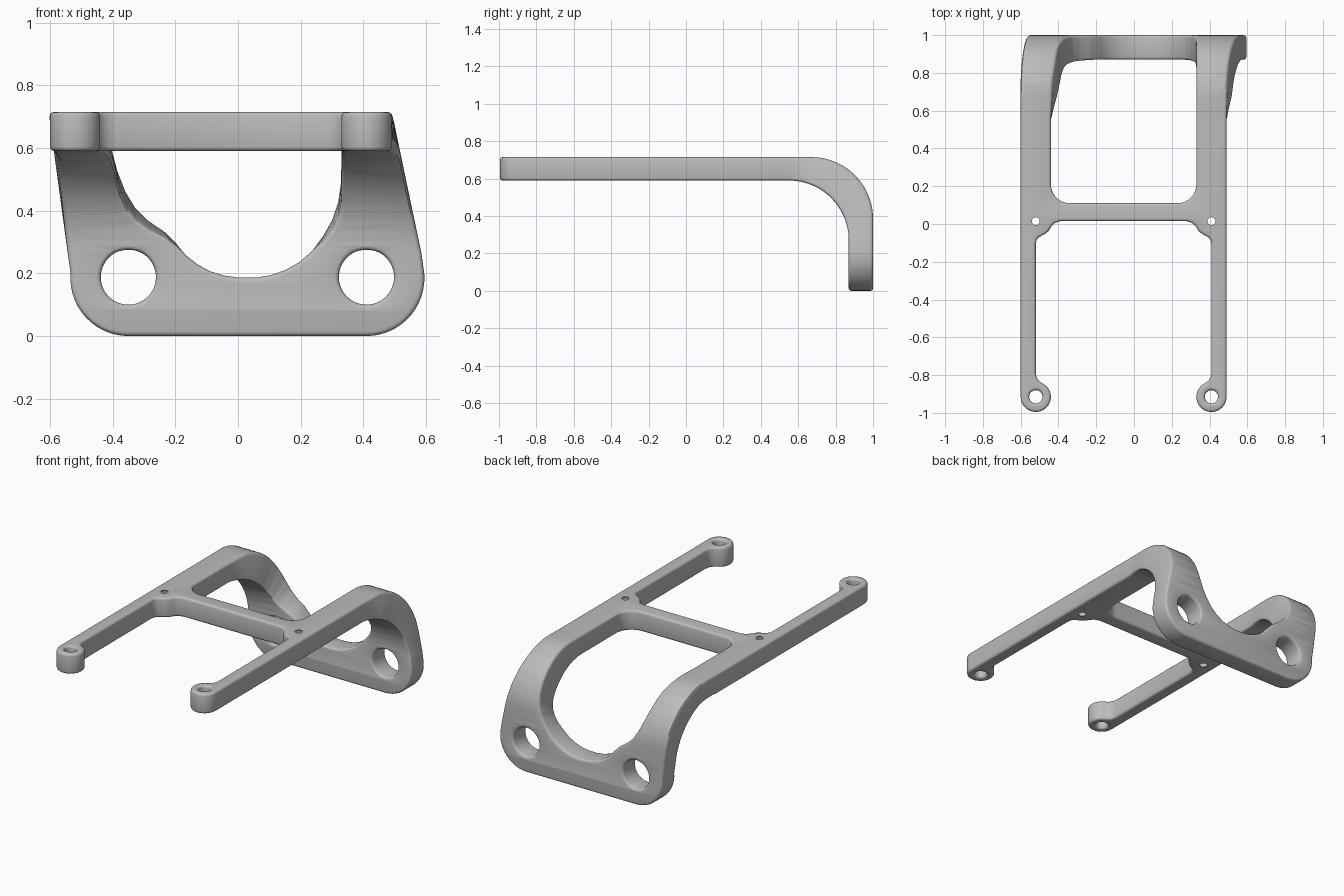
import bpy
import bmesh
from math import sin, cos, pi, radians
from mathutils import Vector

cube = bpy.data.objects.get("Cube")
if cube:
    bpy.data.objects.remove(cube, do_unlink=True)

# The bracket is drawn flat as (x, s), then bent downward over s = BEND .. DROP
BEND, DROP, END = 0.55, 1.18, 1.45
HALF, ROUND = 0.0625, 0.014
MID_X = -0.055


def outer_bend(u):
    """Point (y, z) on the outside of the bend: straight, quarter arc, straight."""
    r, lead, tail = 0.33, 0.12, 0.115
    arc = r * pi / 2
    d = u * (lead + arc + tail)
    if d < lead:
        return Vector((BEND + d, 0.715))
    if d < lead + arc:
        a = (d - lead) / r
        return Vector((0.67 + r * sin(a), 0.385 + r * cos(a)))
    return Vector((1.0, 0.385 - (d - lead - arc)))


def inner_bend(u):
    a = u * pi / 2
    return Vector((BEND + 0.32 * sin(a), 0.27 + 0.32 * cos(a)))


def front(x, z):
    """Place a point of the upright plate, given by height, on the flat drawing."""
    if z <= 0.27:
        return (x, END - z)
    lo, hi = 0.0, 1.0
    for _ in range(30):
        u = (lo + hi) / 2
        if (outer_bend(u).y + inner_bend(u).y) / 2 > z:
            lo = u
        else:
            hi = u
    return (x, BEND + lo * (DROP - BEND))


def arc(cx, cy, r, a0, a1, n=14):
    return [(cx + r * cos(radians(a0 + (a1 - a0) * i / n)),
             cy + r * sin(radians(a0 + (a1 - a0) * i / n))) for i in range(n + 1)]


def mirrored(points):
    return [(2 * MID_X - x, y) for x, y in reversed(points)]


# Left arm: rounded end boss, slim bar, and the bulge around the middle hole
arm = arc(-0.52, -0.915, 0.08, 180, 410, 28)
arm += [(-0.489, -0.841), (-0.505, -0.829), (-0.516, -0.811), (-0.52, -0.785),
        (-0.52, -0.105), (-0.516, -0.085), (-0.503, -0.07), (-0.475, -0.055),
        (-0.452, -0.038), (-0.438, -0.014), (-0.42, 0.005), (-0.39, 0.015)]

# Outer outline: both arms, flaring sides and the rounded upright plate
heights = [0.635, 0.6, 0.55, 0.5, 0.45, 0.4, 0.35, 0.3, 0.265]
outline = arm + mirrored(arm) + [(0.49, BEND)]
outline += [front(0.49 + 0.212 * (0.715 - z), z) for z in heights]
outline += [front(x, z) for x, z in arc(0.41, 0.185, 0.185, 11, -90)]
outline += [front(x, z) for x, z in arc(-0.35, 0.185, 0.185, 270, 175)]
outline += [front(-0.6 + 0.125 * (0.715 - z), z) for z in reversed(heights)]
outline += [(-0.6, BEND)]

# Window running from the crossbar round the bend into the upright plate
window = arc(-0.34, 0.21, 0.1, 180, 270, 10) + arc(0.23, 0.21, 0.1, 270, 360, 10)
window += [(0.33, BEND)]
window += [front(x, z) for x, z in [
    (0.33, 0.6), (0.33, 0.52), (0.329, 0.46), (0.32, 0.405), (0.3, 0.355),
    (0.27, 0.31), (0.235, 0.27), (0.195, 0.235), (0.15, 0.21), (0.105, 0.194),
    (0.06, 0.187), (0, 0.187), (-0.045, 0.193), (-0.09, 0.207), (-0.13, 0.229),
    (-0.165, 0.257), (-0.195, 0.29), (-0.23, 0.322), (-0.285, 0.355),
    (-0.325, 0.39), (-0.355, 0.435), (-0.378, 0.49), (-0.392, 0.54),
    (-0.402, 0.59), (-0.418, 0.635)]]
window += [(-0.44, BEND)]

# Screw holes in the arms and large holes in the plate
holes = [arc(x, y, 0.035, 0, 360, 32)[:-1] for x in (-0.52, 0.41) for y in (-0.915, 0.015)]
holes += [arc(x, END - 0.188, 0.088, 0, 360, 48)[:-1] for x in (-0.35, 0.41)]

# Filled curve with rounded rims
curve = bpy.data.curves.new("flat_bracket", 'CURVE')
curve.dimensions = '2D'
curve.fill_mode = 'BOTH'


def add_loops(data, loops):
    for loop in loops:
        spline = data.splines.new('POLY')
        spline.points.add(len(loop) - 1)
        for point, (x, y) in zip(spline.points, loop):
            point.co = (x, y, 0, 1)
        spline.use_cyclic_u = True


add_loops(curve, [outline, window] + holes)
curve.extrude = HALF - ROUND
curve.bevel_depth = ROUND
curve.bevel_resolution = 2
curve.offset = -ROUND
flat = bpy.data.objects.new("flat_bracket", curve)
bpy.context.collection.objects.link(flat)
graph = bpy.context.evaluated_depsgraph_get()
mesh = bpy.data.meshes.new_from_object(flat.evaluated_get(graph))
bpy.data.objects.remove(flat, do_unlink=True)

# Slice across the bend, then wrap the sheet down
bm = bmesh.new()
bm.from_mesh(mesh)
bmesh.ops.remove_doubles(bm, verts=bm.verts, dist=0.00005)
SLICES = 28
for i in range(SLICES + 1):
    s = BEND + (DROP - BEND) * i / SLICES
    bmesh.ops.bisect_plane(bm, geom=bm.verts[:] + bm.edges[:] + bm.faces[:],
                           dist=0.00001, plane_co=(0, s, 0), plane_no=(0, 1, 0))


def bend(co):
    x, s, t = co.x, co.y, co.z / HALF
    if s <= BEND:
        return Vector((x, s, 0.6525 + HALF * t))
    if s >= DROP:
        return Vector((x, 0.935 + 0.065 * t, END - s))
    u = (s - BEND) / (DROP - BEND)
    inner, outer = inner_bend(u), outer_bend(u)
    p = inner.lerp(outer, (t + 1) / 2)
    lean = min(1, 4 * u)
    if x > 0:
        lean *= min(1, max(0, (x - 0.33) / 0.16))
    return Vector((x - 0.2 * lean * (p.y - (inner.y + outer.y) / 2), p.x, p.y))


for v in bm.verts:
    v.co = bend(v.co)
bmesh.ops.recalc_face_normals(bm, faces=bm.faces)
bm.to_mesh(mesh)
bm.free()

# Plain grey finish
grey = bpy.data.materials.new("plain_grey")
grey.use_nodes = True
colour = (0.5, 0.5, 0.5, 1)
grey.diffuse_color = colour
grey.node_tree.nodes["Principled BSDF"].inputs["Base Color"].default_value = colour
mesh.materials.clear()
mesh.materials.append(grey)

bracket = bpy.data.objects.new("bent_bracket", mesh)
bpy.context.collection.objects.link(bracket)
bpy.ops.object.select_all(action='DESELECT')
bracket.select_set(True)
bpy.context.view_layer.objects.active = bracket
bpy.ops.object.shade_smooth_by_angle(angle=radians(35))
